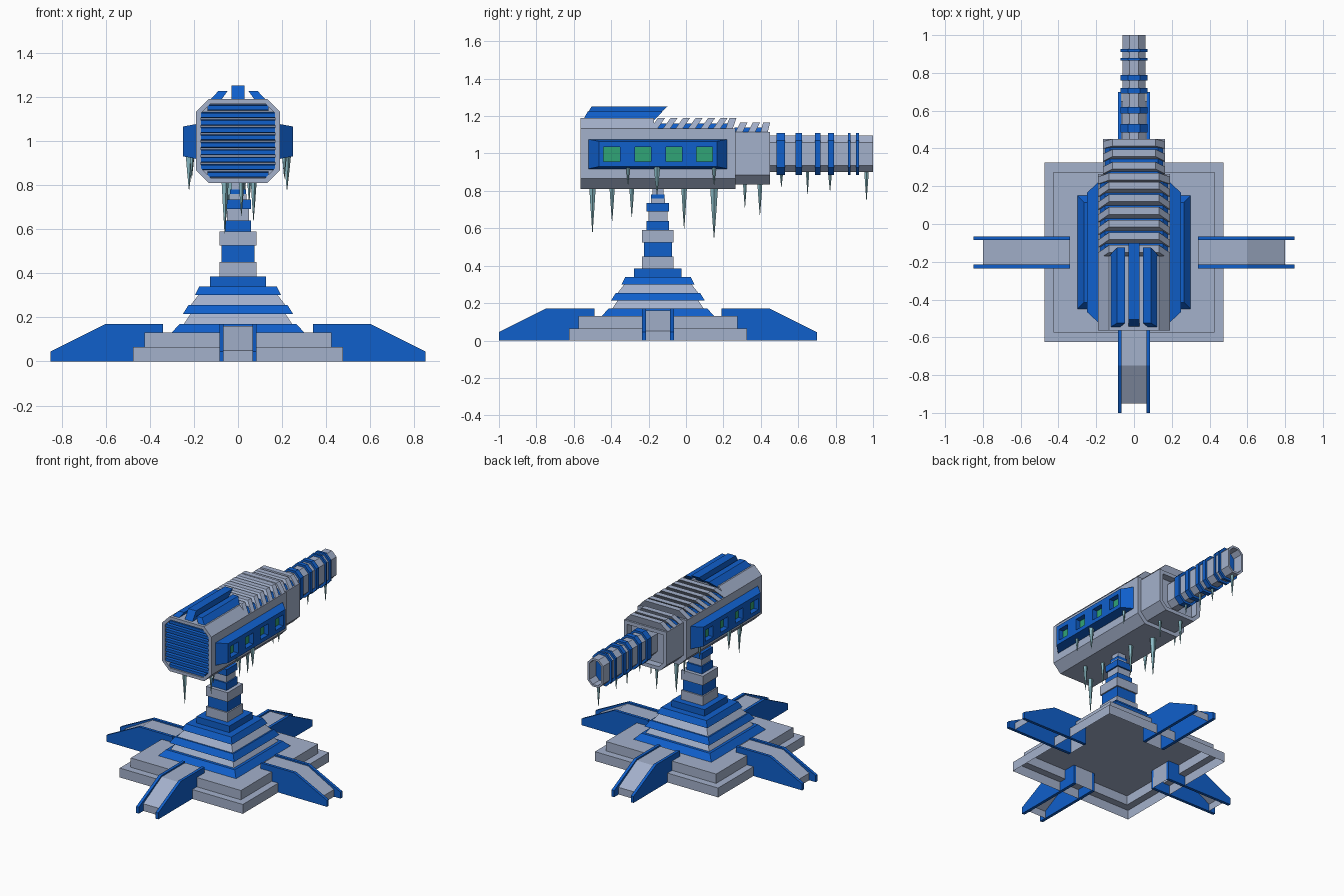
import bpy, bmesh, math

if "Cube" in bpy.data.objects:
    bpy.data.objects.remove(bpy.data.objects["Cube"])


def material(name, rgb):
    m = bpy.data.materials.new(name)
    m.use_nodes = True
    m.diffuse_color = (*rgb, 1)
    m.node_tree.nodes["Principled BSDF"].inputs["Base Color"].default_value = (*rgb, 1)
    return m


GREY = material("pale steel", (0.37, 0.44, 0.60))
BLUE = material("bright blue", (0.005, 0.115, 0.60))
GREEN = material("window green", (0.03, 0.37, 0.18))
ICE = material("ice", (0.25, 0.49, 0.55))
CY = -0.15  # centre of the pedestal


def finish(name, bm, *mats):
    bmesh.ops.recalc_face_normals(bm, faces=bm.faces)
    me = bpy.data.meshes.new(name)
    bm.to_mesh(me)
    bm.free()
    for m in mats:
        me.materials.append(m)
    ob = bpy.data.objects.new(name, me)
    bpy.context.collection.objects.link(ob)
    return ob


def loft(name, rings, mat, start=True, end=True):
    """Skin a series of equal point rings, with optional end caps."""
    bm = bmesh.new()
    vs = [[bm.verts.new(p) for p in r] for r in rings]
    n = len(vs[0])
    for a, b in zip(vs, vs[1:]):
        for i in range(n):
            j = (i + 1) % n
            bm.faces.new((a[i], a[j], b[j], b[i]))
    if start:
        bm.faces.new(vs[0])
    if end:
        bm.faces.new(vs[-1])
    return finish(name, bm, mat)


def square(h, z):
    return [(h, CY + h, z), (-h, CY + h, z), (-h, CY - h, z), (h, CY - h, z)]


def octagon(y, hx, z0, z1, c, d=0.0, cut=9):
    """Chamfered rectangle facing y, inset by d, its top clamped at cut."""
    hx, z0, z1, c = hx - d, z0 + d, z1 - d, c - d * 0.6
    half = [(hx - c, z0), (hx, z0 + c), (hx, z1 - c), (hx - c, z1)]
    pts = half + [(-x, z) for x, z in reversed(half)]
    return [(x, y, min(z, cut)) for x, z in pts]


# Stepped base, open underneath
loft("base", [square(0.475, 0), square(0.475, 0.065), square(0.425, 0.065),
              square(0.425, 0.13)], GREY, start=False)

# Tiered pyramid and column: bottom half width, top half width, top height, colour
z = 0.131
for i, (a, b, top, mat) in enumerate([
        (0.30, 0.265, 0.17, BLUE), (0.245, 0.215, 0.215, GREY), (0.25, 0.225, 0.255, BLUE),
        (0.215, 0.18, 0.30, GREY), (0.195, 0.175, 0.34, BLUE), (0.127, 0.127, 0.385, BLUE),
        (0.084, 0.084, 0.45, GREY), (0.075, 0.075, 0.525, BLUE), (0.084, 0.084, 0.59, GREY),
        (0.06, 0.06, 0.64, BLUE), (0.05, 0.05, 0.69, GREY), (0.06, 0.06, 0.735, BLUE),
        (0.038, 0.038, 0.76, GREY), (0.036, 0.036, 0.78, BLUE), (0.03, 0.03, 0.83, GREY)]):
    part = "pyramid_tier" if i < 6 else "column_segment"
    loft(f"{part}_{i}", [square(a, z), square(b, top)], mat)
    z = top

# Four legs: two side plates with a hollow ramp between them
plate = [(0.34, 0), (0.34, 0.17), (0.60, 0.17), (0.85, 0.045), (0.85, 0)]
ramp = [(0.34, 0), (0.34, 0.16), (0.60, 0.16), (0.80, 0.05), (0.80, 0)]
for k in range(4):
    parts = [loft(f"leg_plate_{k}", [[(x, s * w, z) for x, z in plate] for w in (0.065, 0.085)], BLUE)
             for s in (-1, 1)]
    bm = bmesh.new()
    rows = [[bm.verts.new((x, y, z)) for y in (-0.066, 0.066)] for x, z in ramp]
    for p, q in zip(rows, rows[1:]):
        bm.faces.new((p[0], p[1], q[1], q[0]))
    parts.append(finish(f"leg_ramp_{k}", bm, GREY))
    for ob in parts:
        ob.location = (0, CY, 0)
        ob.rotation_euler = (0, 0, k * math.pi / 2)

# Main housing: recessed front, full rear-top section, lowered ribbed section
BODY = (0.19, 0.81, 1.19, 0.057)
NECK = (0.165, 0.835, 1.165, 0.05)
loft("housing_front", [octagon(-0.53, *BODY, 0.022), octagon(-0.565, *BODY, 0.022),
                       octagon(-0.565, *BODY), octagon(-0.17, *BODY)], GREY)
loft("housing_back", [octagon(-0.17, *BODY, 0, 1.133), octagon(0.265, *BODY, 0, 1.133)], GREY)
loft("neck", [octagon(0.26, *NECK, 0, 1.115), octagon(0.45, *NECK, 0, 1.115),
              octagon(0.45, *NECK, 0.025, 1.09), octagon(0.40, *NECK, 0.025, 1.09)], GREY)


# Leaning cooling ribs over a blue core
def rib(name, y0, y1, hx, z0, z1, c, lean, mat):
    prof = [(hx, z0, 0), (hx - c, z1, lean), (c - hx, z1, lean), (-hx, z0, 0)]
    loft(name, [[(x, y + s, z) for x, z, s in prof] for y in (y0, y1)], mat)


rib("rib_core", -0.17, 0.25, 0.183, 1.13, 1.16, 0.03, 0, BLUE)
rib("neck_rib_core", 0.26, 0.435, 0.158, 1.11, 1.14, 0.03, 0, BLUE)
for i in range(7):
    y = -0.19 + 0.067 * i
    rib(f"rib_{i}", y, min(y + 0.038, 0.265), 0.19, 1.133, 1.19, 0.057, 0.04 if i < 6 else 0.02, GREY)
for i in range(3):
    y = 0.265 + 0.067 * i
    rib(f"neck_rib_{i}", y, y + 0.038, 0.165, 1.115, 1.165, 0.05, 0.025 if i < 2 else 0.013, GREY)

# Front grille slats, following the octagonal opening
for i in range(10):
    z = 0.848 + i * 0.0338
    w = 0.167 - max(0, 0.045 - min(z - 0.832, 1.168 - z))
    prof = [(-0.525, z - 0.015), (-0.56, z - 0.012), (-0.56, z + 0.008), (-0.525, z + 0.013)]
    loft(f"grille_slat_{i}", [[(x, y, zz) for y, zz in prof] for x in (-w, w)], BLUE)

# Barrel with hollow muzzle and blue bands
BARREL = (0.06, 0.90, 1.095, 0.035)
loft("barrel", [octagon(0.38, *BARREL), octagon(1.0, *BARREL),
                octagon(1.0, *BARREL, 0.014), octagon(0.6, *BARREL, 0.014)], GREY)
for i, (a, b) in enumerate([(0.485, 0.53), (0.585, 0.62), (0.69, 0.72), (0.76, 0.79),
                            (0.865, 0.88), (0.91, 0.926)]):
    loft(f"barrel_band_{i}", [[p for p in octagon(y, 0.072, 0.885, 1.11, 0.04)] for y in (a, b)], BLUE)

# Top fins: a tall centre one and two slanted side ones
loft("centre_fin", [[(x, y, z) for y, z in
                     [(-0.55, 1.18), (-0.505, 1.25), (-0.10, 1.25), (-0.18, 1.18)]]
                    for x in (-0.03, 0.03)], BLUE)
for s in (-1, 1):
    low = [(0.08, 1.18), (0.132, 1.18)]
    high = [(0.09, 1.225), (0.048, 1.225)]
    front = [(s * x, -0.55, z) for x, z in low] + [(s * x, -0.525, z) for x, z in high]
    back = [(s * x, -0.17, z) for x, z in low] + [(s * x, -0.125, z) for x, z in high]
    loft("side_fin", [front, back], BLUE)

# Side pods: a face grid whose window cells are pushed in, with bevelled walls
ys = [-0.465]
for c in (-0.397, -0.23, -0.065, 0.10):
    ys += [c - 0.043, c + 0.043]
ys.append(0.165)
zs = [0.93, 0.957, 1.035, 1.065]
for s in (-1, 1):
    bm = bmesh.new()
    g = [[bm.verts.new((s * 0.25, y, z)) for z in zs] for y in ys]
    windows = []
    for i in range(len(ys) - 1):
        for j in range(3):
            f = bm.faces.new((g[i][j], g[i + 1][j], g[i + 1][j + 1], g[i][j + 1]))
            if j == 1 and i % 2:
                windows.append(f)
    rim = [e for e in bm.edges if e.is_boundary]
    walls = bmesh.ops.extrude_edge_only(bm, edges=rim)["geom"]
    for v in walls:
        if isinstance(v, bmesh.types.BMVert):
            v.co.x = s * 0.185
            v.co.y = CY + (v.co.y - CY) * 1.19
            v.co.z = 1.0 + (v.co.z - 1.0) * 1.18
    for f in bmesh.ops.extrude_discrete_faces(bm, faces=windows)["faces"]:
        f.material_index = 1
        for v in f.verts:
            v.co.x -= s * 0.035
    finish("side_pod", bm, BLUE, GREEN)

# Icicles: x, y, top, tip, radius
for i, (x, y, top, tip, r) in enumerate([
        (-0.06, -0.50, 0.82, 0.58, 0.018), (0.07, -0.395, 0.82, 0.64, 0.015),
        (0.015, -0.29, 0.82, 0.66, 0.014), (0.02, -0.01, 0.82, 0.60, 0.016),
        (-0.03, 0.15, 0.82, 0.55, 0.022), (0.05, 0.315, 0.84, 0.71, 0.011),
        (-0.05, 0.395, 0.84, 0.67, 0.014), (0, 0.51, 0.90, 0.82, 0.01),
        (0, 0.65, 0.91, 0.78, 0.01), (0, 0.77, 0.91, 0.80, 0.012), (0, 0.965, 0.91, 0.75, 0.013),
        (-0.222, -0.155, 0.93, 0.78, 0.018), (-0.21, -0.31, 0.93, 0.83, 0.011),
        (-0.21, 0.15, 0.93, 0.83, 0.012), (0.222, -0.155, 0.93, 0.78, 0.018),
        (0.21, -0.31, 0.93, 0.83, 0.011), (0.21, 0.15, 0.93, 0.83, 0.012)]):
    rings = []
    for h, k in ((0, 1), (0.45, 0.62), (1, 0.08)):
        rings.append([(x + r * k * math.cos(a * math.tau / 5), y + r * k * math.sin(a * math.tau / 5),
                       top + (tip - top) * h) for a in range(5)])
    loft(f"icicle_{i}", rings, ICE)
